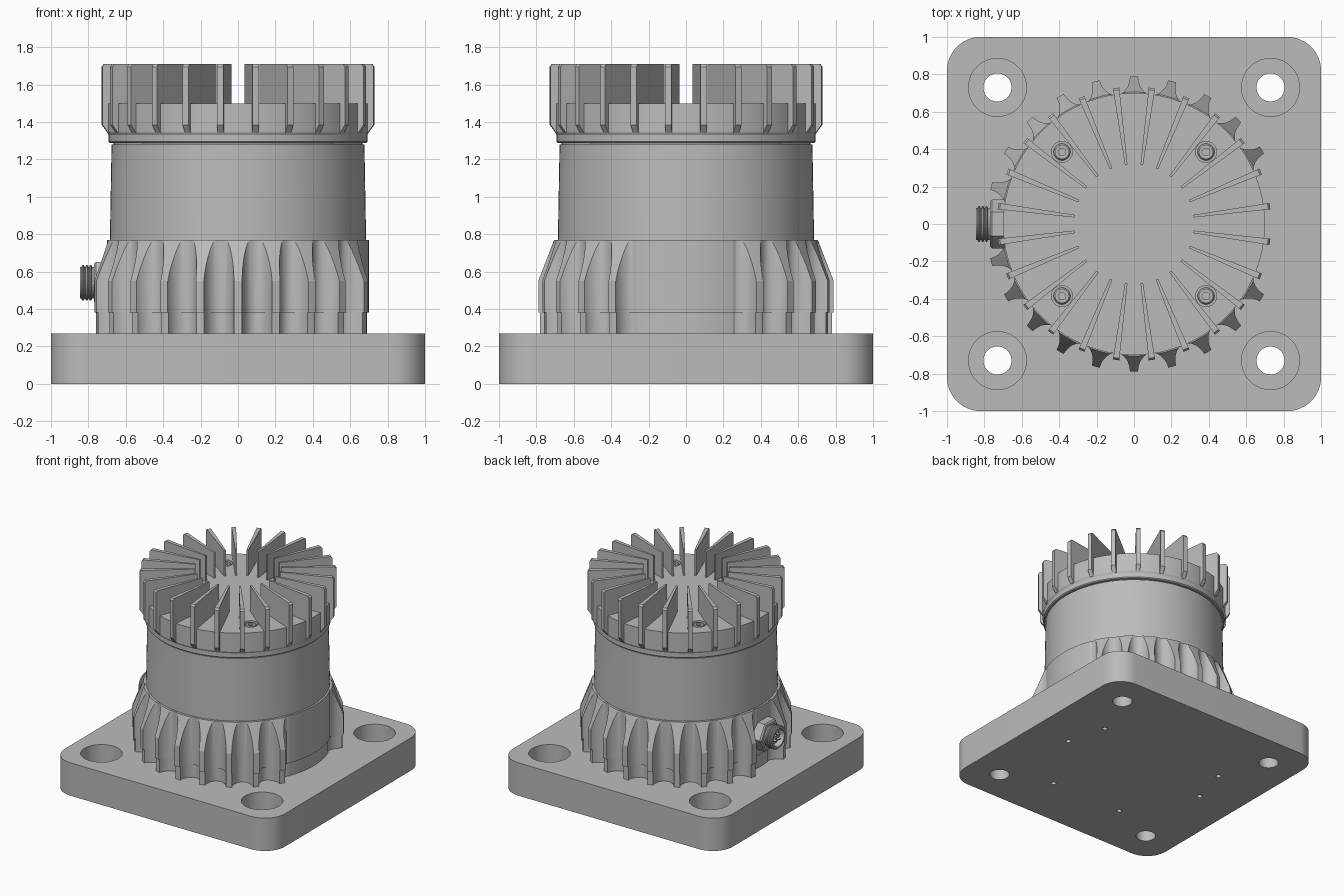
import bpy, bmesh, math
from math import sin, cos, pi, radians
from mathutils import Matrix, Vector

if "Cube" in bpy.data.objects:
    bpy.data.objects.remove(bpy.data.objects["Cube"], do_unlink=True)

metal = bpy.data.materials.new("grey_metal")
metal.use_nodes = True
GREY = (0.5, 0.5, 0.5, 1)
metal.diffuse_color = GREY
metal.node_tree.nodes["Principled BSDF"].inputs["Base Color"].default_value = GREY

parts = []


def loft(name, rings, matrix=Matrix()):
    """Skin a stack of equal-length closed rings and cap both ends."""
    bm = bmesh.new()
    loops = [[bm.verts.new(matrix @ Vector(p)) for p in ring] for ring in rings]
    n = len(loops[0])
    for a, b in zip(loops, loops[1:]):
        for i in range(n):
            j = (i + 1) % n
            bm.faces.new((a[i], a[j], b[j], b[i]))
    bm.faces.new(loops[0][::-1])
    bm.faces.new(loops[-1])
    bmesh.ops.recalc_face_normals(bm, faces=bm.faces)
    mesh = bpy.data.meshes.new(name)
    bm.to_mesh(mesh)
    bm.free()
    mesh.materials.append(metal)
    obj = bpy.data.objects.new(name, mesh)
    bpy.context.collection.objects.link(obj)
    parts.append(obj)
    return obj


def lathe(name, profile, sides=96, matrix=Matrix(), phase=0.0):
    """Turn (radius, height) points about the local z axis."""
    turn = [phase + 2 * pi * i / sides for i in range(sides)]
    return loft(name, [[(r * cos(a), r * sin(a), z) for a in turn] for r, z in profile], matrix)


def cut(target, cutters):
    """Subtract the cutters from the target, then discard them."""
    bpy.context.view_layer.objects.active = target
    for cutter in cutters:
        cutter.hide_render = True
        mod = target.modifiers.new("cut", 'BOOLEAN')
        mod.operation, mod.solver, mod.object = 'DIFFERENCE', 'EXACT', cutter
        bpy.ops.object.modifier_apply(modifier=mod.name)
        parts.remove(cutter)
        bpy.data.objects.remove(cutter, do_unlink=True)


def at(x, y, z=0.0):
    return Matrix.Translation((x, y, z))


# Base plate: rounded square
PLATE_TOP, CORNER = 0.27, 0.18
outline = []
for quarter in range(4):
    mid = radians(45 + 90 * quarter)
    cx, cy = [math.copysign(1 - CORNER, v) for v in (cos(mid), sin(mid))]
    for step in range(13):
        a = radians(90 * quarter + 7.5 * step)
        outline.append((cx + CORNER * cos(a), cy + CORNER * sin(a)))
plate = loft("base_plate", [[(x, y, z) for x, y in outline] for z in (0, PLATE_TOP)])

# Counterbored mounting holes and small blind holes underneath
bores = [lathe("bore_cutter", [(0.075, -0.1), (0.075, 0.09), (0.155, 0.09), (0.155, 0.4)],
               48, at(sx * 0.73, sy * 0.73)) for sx in (-1, 1) for sy in (-1, 1)]
for deg in (0, 30, 150, 180, 240, 300):
    a = radians(deg)
    bores.append(lathe("pin_cutter", [(0.02, -0.1), (0.02, 0.1)], 20,
                       at(0.655 * cos(a), 0.655 * sin(a))))
cut(plate, bores)

# Ribbed housing: scalloped channels between ribs, trimmed by a cone near the top
RIB_R, NECK_R, DEPTH, CONE_LOW, CONE_TOP = 0.79, 0.705, 0.095, 0.55, 0.77
columns = []
for k in range(24):
    middle = radians(7.5 + 15 * k)
    for step in range(17):
        phi = pi - pi * step / 16
        a = middle + 0.103 * cos(phi)
        r = RIB_R - DEPTH * sin(phi)
        off_side = abs(math.remainder(a, 2 * pi))
        if off_side < radians(22.5) or off_side > radians(172.5):
            r = 0.70  # plain areas on the left side and behind the connector
        slope = (RIB_R - r) / (RIB_R - NECK_R)
        z = min(CONE_LOW + slope * (CONE_TOP - CONE_LOW), CONE_TOP - 0.004)
        columns.append((a, r, z))


def ring(pick):
    return [(r * cos(a), r * sin(a), z) for a, r, z in (pick(*c) for c in columns)]


loft("ribbed_housing", [
    ring(lambda a, r, z: (a, r - 0.01, PLATE_TOP - 0.005)),
    ring(lambda a, r, z: (a, r - 0.01, 0.38)),
    ring(lambda a, r, z: (a, r, 0.38)),
    ring(lambda a, r, z: (a, r, z)),
    ring(lambda a, r, z: (a, min(r, NECK_R), CONE_TOP)),
])

# Slightly tapered drum with a shadow groove under the cap
lathe("drum", [(0.685, 0.765), (0.676, 1.28), (0.665, 1.28), (0.665, 1.295)], 128)

# Cap with four recessed socket screws
CAP_TOP = 1.5
cap = lathe("heat_sink_cap", [(0.685, 1.288), (0.692, 1.295), (0.692, 1.33),
                              (0.70, 1.345), (0.70, CAP_TOP)], 128)
spots = [(sx * 0.385, sy * 0.385) for sx in (-1, 1) for sy in (-1, 1)]
cut(cap, [lathe("recess_cutter", [(0.056, CAP_TOP - 0.04), (0.056, CAP_TOP + 0.1)], 32, at(*p))
          for p in spots])
for p in spots:
    screw = lathe("cap_screw", [(0.045, CAP_TOP - 0.045), (0.045, CAP_TOP - 0.015),
                                (0.037, CAP_TOP - 0.005)], 32, at(*p))
    cut(screw, [lathe("socket_cutter", [(0.022, CAP_TOP - 0.03), (0.022, CAP_TOP + 0.1)], 6, at(*p))])

# Radial cooling fins, thicker toward the rim
FIN = [(0.32, 1.49), (0.32, 1.71), (0.722, 1.71), (0.733, 1.695),
       (0.733, 1.385), (0.70, 1.34), (0.68, 1.34), (0.68, 1.49)]


def half_width(r):
    return 0.007 + 0.01 * (r - 0.32) / 0.41


for k in range(24):
    spin = Matrix.Rotation(radians(7.5 + 15 * k), 4, 'Z')
    loft("cooling_fin", [[(r, side * half_width(r), z) for r, z in FIN] for side in (-1, 1)], spin)

# Cable connector on the right side: hex nut, threaded hollow barrel, pins
socket = at(-0.69, 0, 0.54) @ Matrix.Rotation(radians(-90), 4, 'Y')
lathe("connector_nut", [(0.13, 0), (0.13, 0.07), (0.118, 0.08)], 6, socket, radians(30))
thread = [(0.085, 0.07)]
for k in range(3):
    z = 0.09 + 0.02 * k
    thread += [(0.085, z), (0.095, z + 0.005), (0.095, z + 0.012), (0.085, z + 0.017)]
lathe("connector_barrel", thread + [(0.085, 0.155), (0.07, 0.155), (0.07, 0.1)], 40, socket)
lathe("connector_insert", [(0.05, 0.095), (0.05, 0.125)], 32, socket)
for k in range(4):
    a = radians(45 + 90 * k)
    lathe("connector_pin", [(0.008, 0.12), (0.008, 0.15)], 12,
          socket @ at(0.028 * cos(a), 0.028 * sin(a)))

# Smooth round walls, keep edges crisp
bpy.ops.object.select_all(action='DESELECT')
for obj in parts:
    obj.select_set(True)
bpy.context.view_layer.objects.active = plate
bpy.ops.object.shade_smooth_by_angle(angle=radians(21))
